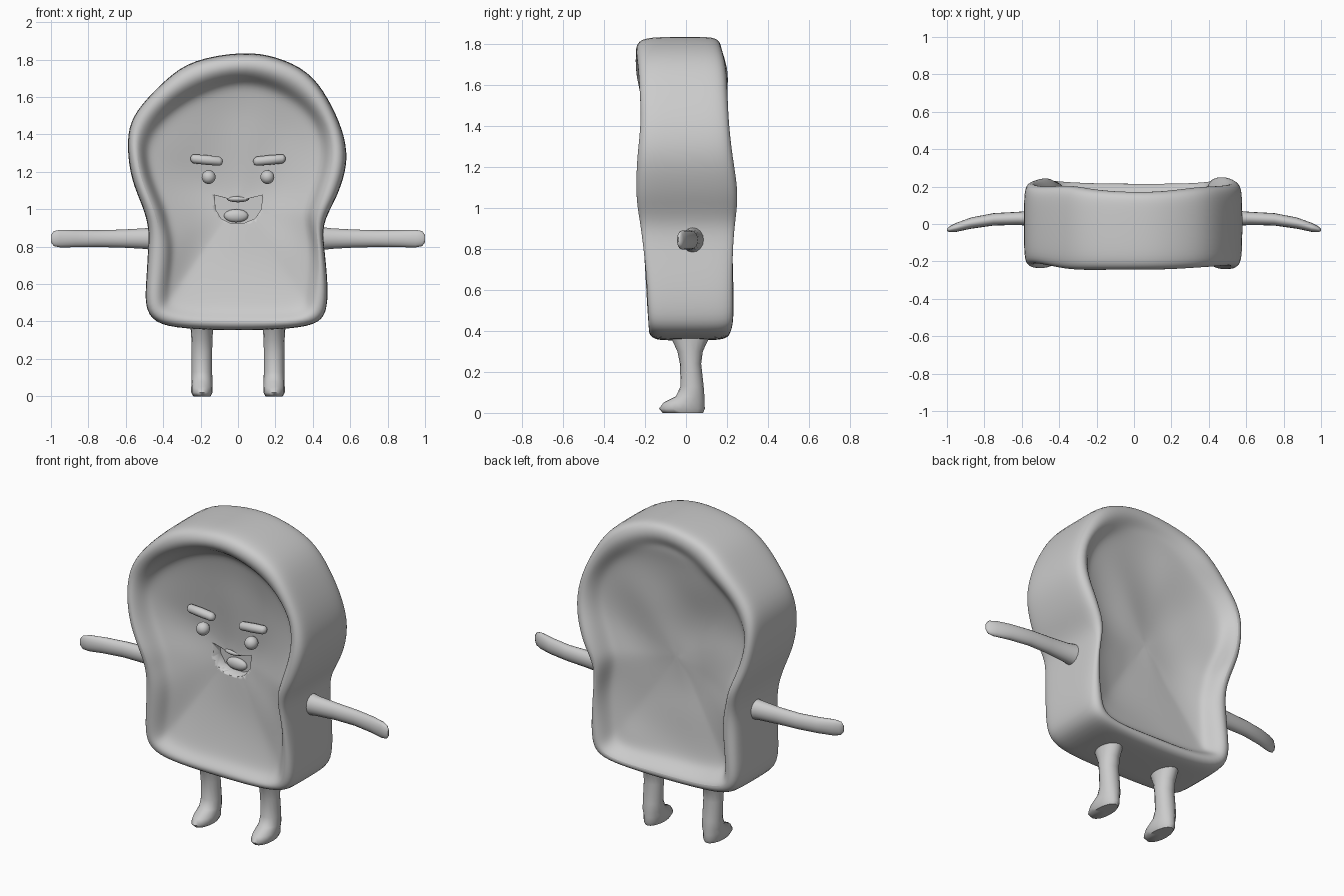
import bpy, bmesh, math
from mathutils import Vector, noise

if "Cube" in bpy.data.objects:
    bpy.data.objects.remove(bpy.data.objects["Cube"])

grey = bpy.data.materials.new("plain grey")
grey.diffuse_color = (0.6, 0.6, 0.6, 1)
grey.use_nodes = True
grey.node_tree.nodes["Principled BSDF"].inputs["Base Color"].default_value = grey.diffuse_color

# Slice outline: outer x, outer z, inner x, inner z, anticlockwise from bottom middle
OUTLINE = [
    (0, .35, 0, .44), (.3, .36, .28, .43), (.44, .39, .37, .46), (.48, .47, .385, .53),
    (.48, .62, .40, .66), (.46, .8, .41, .8), (.45, .92, .38, .95), (.51, 1.03, .40, 1.02),
    (.55, 1.12, .44, 1.13), (.59, 1.26, .48, 1.26), (.565, 1.42, .47, 1.42), (.48, 1.6, .38, 1.55),
    (.38, 1.74, .28, 1.63), (.2, 1.82, .15, 1.69), (.03, 1.845, 0, 1.71), (-.25, 1.8, -.16, 1.67),
    (-.38, 1.7, -.3, 1.6), (-.5, 1.58, -.42, 1.5), (-.58, 1.47, -.5, 1.38), (-.595, 1.33, -.51, 1.28),
    (-.57, 1.15, -.48, 1.15), (-.51, 1.02, -.41, 1.0), (-.475, .9, -.39, .92), (-.48, .8, -.36, .8),
    (-.49, .62, -.38, .62), (-.5, .48, -.39, .5), (-.45, .39, -.36, .47), (-.3, .36, -.2, .44)]
# Crust height at each z: z, front y, back y
CRUST = [(.35, -.18, .22), (.42, -.19, .24), (.6, -.195, .235), (.85, -.215, .23), (1.0, -.24, .255),
         (1.3, -.235, .225), (1.5, -.21, .205), (1.7, -.245, .21), (1.85, -.25, .17)]


def crust(z, col):
    for a, b in zip(CRUST, CRUST[1:]):
        if z <= b[0]:
            t = max(0, (z - a[0]) / (b[0] - a[0]))
            return a[col] * (1 - t) + b[col] * t
    return CRUST[-1][col]


def finish(name, bm, angle=60):
    bmesh.ops.recalc_face_normals(bm, faces=bm.faces)
    me = bpy.data.meshes.new(name)
    bm.to_mesh(me)
    bm.free()
    ob = bpy.data.objects.new(name, me)
    bpy.context.collection.objects.link(ob)
    me.materials.append(grey)
    for o in bpy.context.selected_objects:
        o.select_set(False)
    ob.select_set(True)
    bpy.context.view_layer.objects.active = ob
    bpy.ops.object.shade_smooth_by_angle(angle=math.radians(angle))
    return ob


def loft(bm, rings):
    """Skin closed rings of points and cap both ends."""
    loops = [[bm.verts.new(p) for p in r] for r in rings]
    for a, b in zip(loops, loops[1:]):
        n = len(a)
        for i in range(n):
            bm.faces.new((a[i], a[(i + 1) % n], b[(i + 1) % n], b[i]))
    for end in (loops[0], loops[-1]):
        c = bm.verts.new(sum((v.co for v in end), Vector()) / len(end))
        for i in range(len(end)):
            bm.faces.new((end[i], end[(i + 1) % len(end)], c))


def ellipsoid(name, loc, size, tilt=0):
    bm = bmesh.new()
    bmesh.ops.create_uvsphere(bm, u_segments=20, v_segments=12, radius=1)
    c, s = math.cos(tilt), math.sin(tilt)
    for v in bm.verts:
        x, y, z = (v.co[i] * size[i] for i in range(3))
        v.co = Vector((x * c - z * s, y, x * s + z * c)) + Vector(loc)
    return finish(name, bm)


# Bread slice: thick lumpy crust around two dished faces
def floor_y(x, z, t, side):
    """Dished face; t is 0 in the middle and 1 at the crust."""
    bump = noise.noise(Vector((x * 3.2, side * 5, z * 3.2))) * .035 * (1 - t ** 4)
    if side < 0:
        return -.065 - .08 * t ** 2.5 + bump
    return .085 + .07 * t ** 2.5 + bump


def dish(side):
    rings = []
    for t in (.12, .3, .5, .7, .86, .96):
        ring = []
        for ox, oz, ix, iz in OUTLINE:
            x, z = ix * t, 1.05 + (iz - 1.05) * t
            ring.append((x, floor_y(x, z, t, side), z))
        rings.append(ring)
    for k, h in ((.08, .86), (.42, 1.0), (.78, .96), (.97, .8)):
        ring = []
        for ox, oz, ix, iz in OUTLINE:
            x, z = ix + (ox - ix) * k, iz + (oz - iz) * k
            y = crust(oz, 1 if side < 0 else 2) * h
            y += .014 * noise.noise(Vector((x * 5, side * 3, z * 5)))
            ring.append((x, y, z))
        rings.append(ring)
    return rings


bm = bmesh.new()
middle = [[(ox, y, oz) for ox, oz, _, _ in OUTLINE] for y in (-.08, .08)]
loft(bm, dish(-1) + middle + dish(1)[::-1])
bread = finish("bread_slice", bm)
sub = bread.modifiers.new("smooth", "SUBSURF")
sub.levels = sub.render_levels = 2

# Open mouth cut into the front
bm = bmesh.new()
mouth = [(-.125, 1.075), (-.05, 1.055), (.05, 1.055), (.13, 1.075), (.125, 1.0), (.09, .95),
         (.03, .925), (-.04, .925), (-.09, .95), (-.12, 1.0)]
loft(bm, [[(x, y, z) for x, z in mouth] for y in (-.3, .01)])
cutter = finish("mouth_cutter", bm)
cutter.hide_render = True
cutter.hide_set(True)
cut = bread.modifiers.new("mouth", "BOOLEAN")
cut.object = cutter
cut.solver = 'EXACT'
bpy.context.view_layer.objects.active = bread
for m in ("smooth", "mouth"):
    bpy.ops.object.modifier_apply(modifier=m)
bpy.data.objects.remove(cutter)

ellipsoid("tongue", (-.01, .005, .965), (.065, .025, .035))
ellipsoid("teeth", (0, -.035, 1.055), (.06, .03, .018))

# Eyes and slanted brows
for s, side in ((-1, "left"), (1, "right")):
    ellipsoid("eye_" + side, (s * .157, -.1, 1.172), (.037, .037, .037))
    bm = bmesh.new()
    rings = []
    for u in range(9):
        a = math.pi * (u + .3) / 8.6
        x = .06 * (1 if a > math.pi / 2 else -1) * (abs(math.cos(a)) > .3) - .027 * math.cos(a)
        rings.append([(s * (.168 + x), -.1 + .026 * math.sin(a) * math.cos(w),
                       1.263 + .09 * x + .026 * math.sin(a) * math.sin(w))
                      for w in (math.tau * i / 12 for i in range(12))])
    loft(bm, rings)
    finish("brow_" + side, bm)

# Arms: x, y, y radius, z radius
ARM = [(.42, .035, .06, .065), (.5, .03, .045, .055), (.62, .03, .035, .048), (.75, .025, .033, .045),
       (.87, .005, .03, .046), (.95, -.018, .024, .047), (.985, -.028, .016, .04), (1.0, -.032, .006, .02)]
# Legs and feet: z, y, x radius, y radius
LEG = [(.42, .02, .065, .12), (.36, .02, .06, .09), (.3, .02, .056, .062), (.24, .022, .055, .052),
       (.13, .03, .055, .056), (.08, .02, .056, .07), (.05, -.01, .057, .1), (.02, -.02, .057, .112),
       (0, -.015, .046, .098)]
CIRCLE = [math.tau * i / 16 for i in range(16)]
for s, side in ((-1, "left"), (1, "right")):
    bm = bmesh.new()
    loft(bm, [[(s * x, y + ry * math.cos(a), .843 + rz * math.sin(a)) for a in CIRCLE]
              for x, y, ry, rz in ARM])
    finish("arm_" + side, bm)
    bm = bmesh.new()
    loft(bm, [[(s * .193 + rx * math.cos(a), y + ry * math.sin(a), z) for a in CIRCLE]
              for z, y, rx, ry in LEG])
    finish("leg_" + side, bm)
